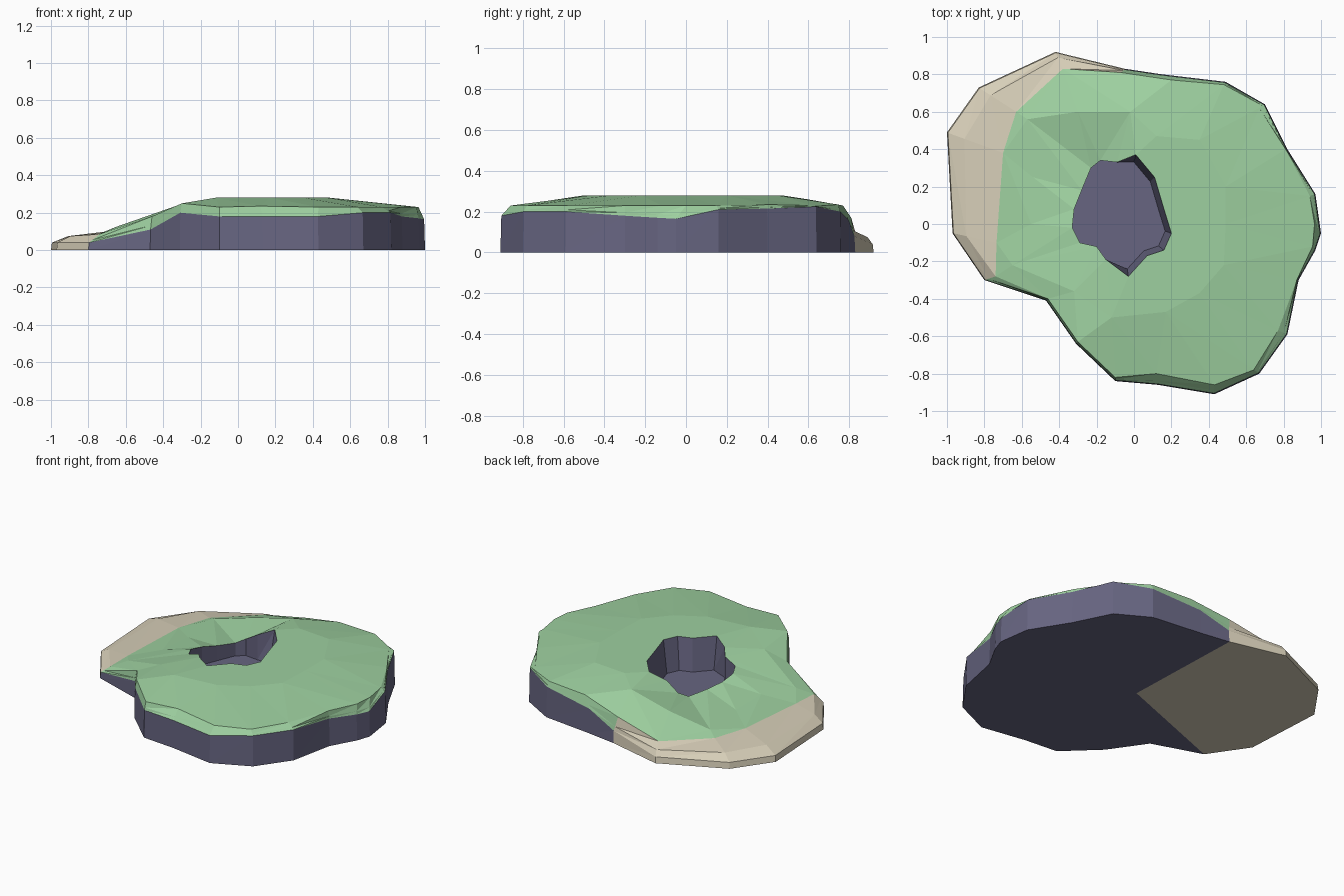
import bpy, bmesh, math
from mathutils import Vector

if "Cube" in bpy.data.objects:
    bpy.data.objects.remove(bpy.data.objects["Cube"])

COLOURS = {
    "rock": (0.135, 0.13, 0.22, 1),
    "sand": (0.68, 0.62, 0.48, 1),
    "grass": (0.34, 0.63, 0.35, 1),
}
parts = {name: [] for name in COLOURS}   # polygons gathered per colour
CENTRE = Vector((-0.06, 0.02, 0))


def ring(text):
    """Semicolon separated points to vectors."""
    return [Vector([float(c) for c in p.split()]) for p in text.split(";")]


# Shore outline with cliff height as z
shore = ring("1 -.05 .165; .97 .16 .21; .82 .4 .215; .70 .64 .225; .49 .76 .2; .15 .8 .16; -.05 .83 .08;"
             "-.42 .92 .04; -.83 .73 .04; -1 .49 .04; -.97 -.05 .04; -.8 -.3 .04; -.47 -.41 .11;"
             "-.31 -.64 .2; -.1 -.84 .18; .13 -.86 .18; .43 -.91 .18; .67 -.8 .2; .82 -.59 .2;"
             ".88 -.3 .18; .97 -.14 .17")
# Edge of the grass
edge = ring(".965 0 .23; .94 .15 .23; .81 .4 .235; .67 .62 .23; .48 .745 .235; .2 .77 .23; -.07 .81 .17;"
            "-.38 .83 .1; -.63 .6 .1; -.7 .38 .1; -.735 -.1 .09; -.74 -.28 .085; -.46 -.4 .18;"
            "-.3 -.63 .25; -.1 -.82 .23; .12 -.8 .235; .43 -.86 .23; .64 -.78 .23; .77 -.57 .23;"
            ".87 -.3 .23; .955 -.12 .23")
# Plateau break line
plateau = ring(".49 0 .28; .49 .2 .28; .35 .45 .28; .12 .47 .28; -.02 .6 .26; -.3 .6 .19;"
               "-.57 .56 .125; -.54 .25 .13; -.55 0 .14; -.65 -.22 .125; -.32 -.36 .24;"
               "-.12 -.5 .28; .17 -.47 .28; .35 -.37 .28; .48 -.22 .28")
# Pit rim
rim = ring(".2 -.05 .28; .16 .08 .28; .11 .25 .28; .01 .37 .28; -.09 .33 .235; -.18 .34 .18;"
           "-.23 .3 .155; -.28 .18 .17; -.32 .08 .19; -.33 -.02 .21; -.29 -.1 .22; -.2 -.12 .25;"
           "-.15 -.19 .27; -.03 -.28 .28; .07 -.17 .28; .16 -.14 .28")


def band(low, high, colour):
    n = len(low)
    for i in range(n):
        j = (i + 1) % n
        parts[colour(i)] += [(low[i], low[j], high[j]), (low[i], high[j], high[i])]


def angles(pts):
    out = []
    for p in pts + pts[:1]:
        a = math.atan2(p.y - CENTRE.y, p.x - CENTRE.x)
        while out and a < out[-1] - math.pi:
            a += 2 * math.pi
        out.append(a)
    return out


def zipper(outer, inner, colour):
    """Stitch two rings of different point counts by angle."""
    ao, ai = angles(outer), angles(inner)
    no, ni = len(outer), len(inner)
    i = j = 0
    while i < no or j < ni:
        if j == ni or (i < no and ao[i + 1] <= ai[j + 1]):
            parts[colour].append((outer[i % no], outer[(i + 1) % no], inner[j % ni]))
            i += 1
        else:
            parts[colour].append((outer[i % no], inner[(j + 1) % ni], inner[j % ni]))
            j += 1


def beach(i):
    return 6 <= i <= 10


# Cliff wall, beach and grass skirt
bottom = [Vector((p.x, p.y, 0)) for p in shore]
cliff = [Vector((p.x * 0.995, p.y * 0.995, p.z)) for p in shore]
slope = []
for i, (a, b) in enumerate(zip(cliff, edge)):
    p = a.lerp(b, 0.3)
    if 7 <= i <= 10:
        p.z = 0.075
    slope.append(p)
band(bottom, cliff, lambda i: "sand" if beach(i) else "rock")
band(cliff, slope, lambda i: "sand" if beach(i) else "grass")
band(slope, edge, lambda i: "sand" if beach(i) else "grass")

# Grass top
zipper(edge, plateau, "grass")
zipper(plateau, rim, "grass")

# Pit wall and floor
pit = []
for p in rim:
    s = 0.88 if p.z > 0.275 else 1.0
    pit.append(Vector((-0.08 + (p.x + 0.08) * s, 0.05 + (p.y - 0.05) * s, 0.07)))
band(rim, pit, lambda i: "rock")
pit_mid = Vector((-0.08, 0.05, 0.07))
for i in range(len(pit)):
    parts["rock"].append((pit[i], pit[(i + 1) % len(pit)], pit_mid))

# Underside
hub = Vector((-0.02, 0, 0))
for i in range(len(bottom)):
    name = "sand" if beach(i) else "rock"
    parts[name].append((bottom[(i + 1) % len(bottom)], bottom[i], hub))

# One object per colour
for (name, polys), label in zip(parts.items(), ("cliff_base", "beach", "grass_top")):
    bm = bmesh.new()
    for poly in polys:
        bm.faces.new([bm.verts.new(v) for v in poly])
    bmesh.ops.remove_doubles(bm, verts=bm.verts, dist=0.0005)
    mesh = bpy.data.meshes.new(label)
    bm.to_mesh(mesh)
    bm.free()
    mat = bpy.data.materials.new(name)
    mat.diffuse_color = COLOURS[name]
    mat.use_nodes = True
    mat.node_tree.nodes["Principled BSDF"].inputs["Base Color"].default_value = mat.diffuse_color
    mesh.materials.append(mat)
    bpy.context.collection.objects.link(bpy.data.objects.new(label, mesh))
